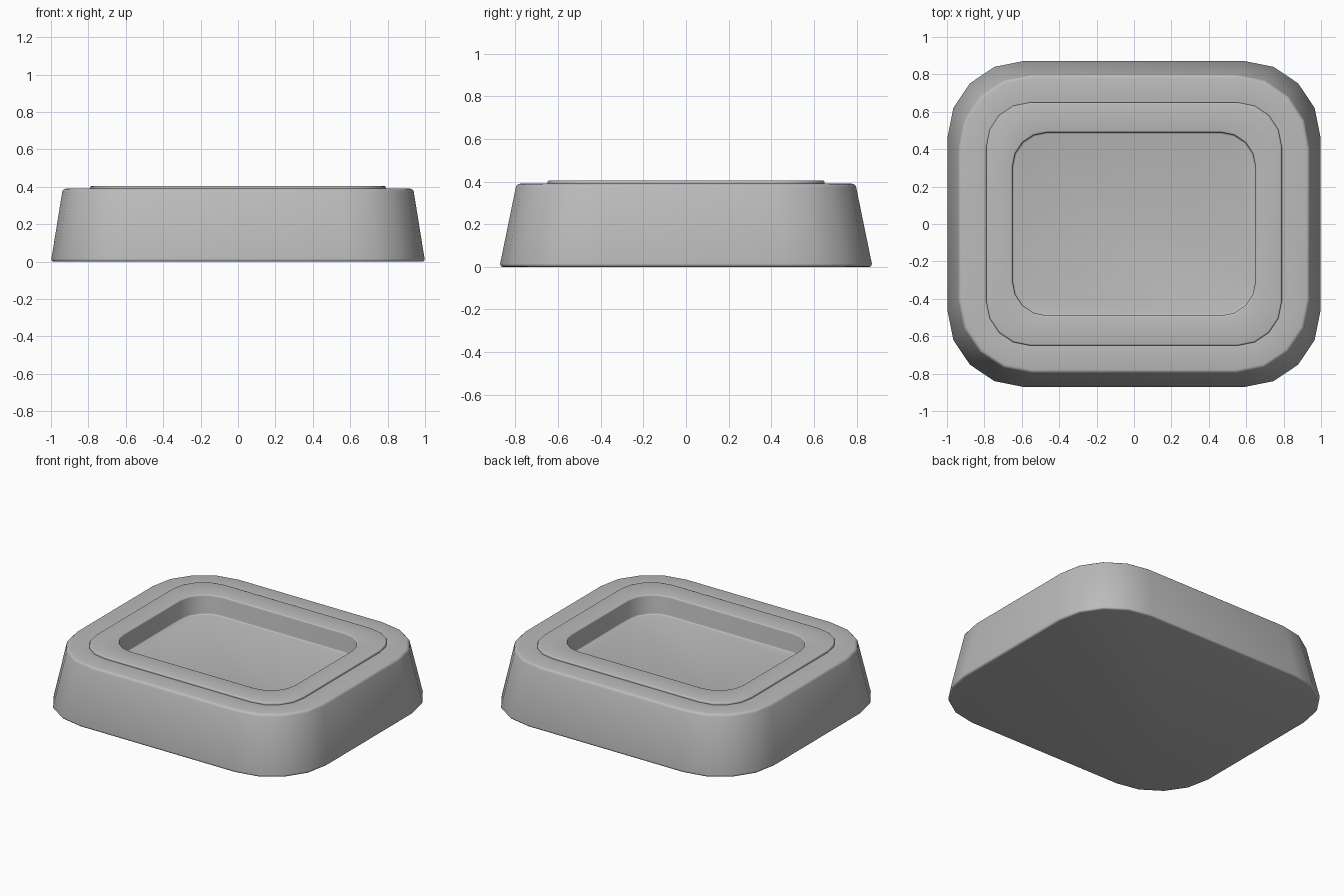
import bpy
import bmesh
import math

if "Cube" in bpy.data.objects:
    bpy.data.objects.remove(bpy.data.objects["Cube"], do_unlink=True)

CORNER_STEPS = 4

grey = bpy.data.materials.new("plain_grey")
grey.use_nodes = True
colour = (0.5, 0.5, 0.5, 1)
grey.diffuse_color = colour
grey.node_tree.nodes["Principled BSDF"].inputs["Base Color"].default_value = colour


def rounded_ring(bm, half_x, half_y, radius, z):
    """Rounded rectangle of vertices, counter-clockwise from +x."""
    ring = []
    for quarter, (sx, sy) in enumerate([(1, 1), (-1, 1), (-1, -1), (1, -1)]):
        for step in range(CORNER_STEPS + 1):
            a = math.pi / 2 * (quarter + step / CORNER_STEPS)
            ring.append(bm.verts.new((sx * (half_x - radius) + radius * math.cos(a),
                                      sy * (half_y - radius) + radius * math.sin(a), z)))
    return ring


def build_solid(name, profile, bevel):
    """Skin a stack of rounded rectangles, cap both ends and soften the edges."""
    bm = bmesh.new()
    rings = [rounded_ring(bm, *section) for section in profile]
    for low, high in zip(rings, rings[1:]):
        count = len(low)
        for i in range(count):
            j = (i + 1) % count
            bm.faces.new((low[i], low[j], high[j], high[i]))
    bm.faces.new(list(reversed(rings[0])))
    bm.faces.new(rings[-1])
    bmesh.ops.recalc_face_normals(bm, faces=bm.faces)
    hard = [e for e in bm.edges if e.calc_face_angle(0) > math.radians(40)]
    bmesh.ops.bevel(bm, geom=hard, offset=bevel, segments=3, profile=0.5,
                    affect='EDGES', clamp_overlap=True)
    mesh = bpy.data.meshes.new(name)
    bm.to_mesh(mesh)
    bm.free()
    mesh.materials.append(grey)
    obj = bpy.data.objects.new(name, mesh)
    bpy.context.collection.objects.link(obj)
    bpy.ops.object.select_all(action='DESELECT')
    obj.select_set(True)
    bpy.context.view_layer.objects.active = obj
    bpy.ops.object.shade_smooth_by_angle(angle=math.radians(40))
    return obj


# Tapered base with a socket in its top: half x, half y, corner radius, z
build_solid("base", [
    (1.0, 0.875, 0.41, 0.0),
    (0.937, 0.795, 0.39, 0.39),
    (0.74, 0.60, 0.20, 0.39),
    (0.74, 0.60, 0.20, 0.21),
], 0.016)

# Inset tray: hidden plug, raised rim, recess wall and floor
build_solid("inset_tray", [
    (0.72, 0.58, 0.18, 0.22),
    (0.72, 0.58, 0.18, 0.38),
    (0.79, 0.65, 0.235, 0.38),
    (0.79, 0.65, 0.235, 0.405),
    (0.65, 0.49, 0.185, 0.405),
    (0.65, 0.49, 0.185, 0.27),
], 0.009)
